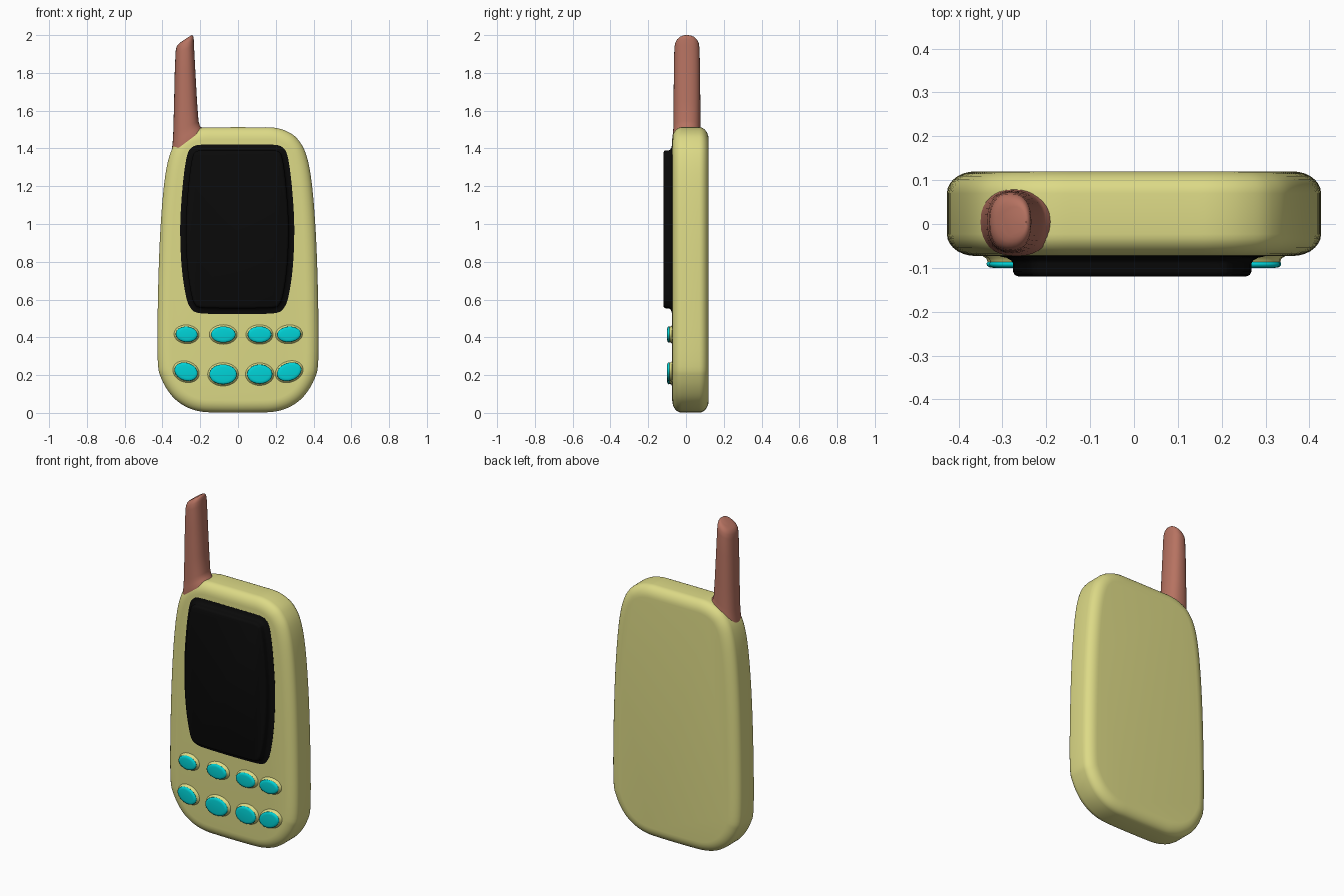
import bpy, bmesh, math
from mathutils import Vector

if "Cube" in bpy.data.objects:
    bpy.data.objects.remove(bpy.data.objects["Cube"])


def material(name, rgb):
    m = bpy.data.materials.new(name)
    m.diffuse_color = (*rgb, 1)
    m.use_nodes = True
    m.node_tree.nodes["Principled BSDF"].inputs["Base Color"].default_value = m.diffuse_color
    return m


YELLOW = material("yellow", (0.72, 0.70, 0.24))
BLACK = material("black", (0.003, 0.003, 0.003))
CYAN = material("cyan", (0.0, 0.65, 0.68))
BROWN = material("brown", (0.47, 0.17, 0.12))


def loft(name, rings, mat):
    """Skin a stack of equal-length rings and cap both ends."""
    bm = bmesh.new()
    rows = [[bm.verts.new(p) for p in ring] for ring in rings]
    n = len(rows[0])
    for a, b in zip(rows, rows[1:]):
        for i in range(n):
            j = (i + 1) % n
            bm.faces.new((a[i], a[j], b[j], b[i]))
    bm.faces.new(rows[0])
    bm.faces.new(rows[-1][::-1])
    bmesh.ops.recalc_face_normals(bm, faces=bm.faces[:])
    me = bpy.data.meshes.new(name)
    bm.to_mesh(me)
    bm.free()
    me.materials.append(mat)
    ob = bpy.data.objects.new(name, me)
    bpy.context.collection.objects.link(ob)
    bpy.ops.object.select_all(action='DESELECT')
    ob.select_set(True)
    bpy.context.view_layer.objects.active = ob
    bpy.ops.object.shade_smooth_by_angle(angle=math.radians(50))
    return ob


def smooth_loop(half, steps=5):
    """Mirror a right-hand half outline in x and round it with a closed spline."""
    pts = [Vector(p) for p in half + [(-x, z) for x, z in reversed(half)]]
    n, out = len(pts), []
    for i in range(n):
        a, b, c, d = (pts[(i + k) % n] for k in (-1, 0, 1, 2))
        for s in range(steps):
            t = s / steps
            out.append(0.5 * (2 * b + (c - a) * t + (2 * a - 5 * b + 4 * c - d) * t**2
                              + (3 * b - a - 3 * c + d) * t**3))
    return out


def plate(name, outline, profile, mat):
    """Stack inset copies of a clockwise (x, z) outline; profile holds (inset, y)."""
    n = len(outline)
    normals = []
    for i in range(n):
        t = (outline[(i + 1) % n] - outline[i - 1]).normalized()
        normals.append(Vector((t.y, -t.x)))
    rings = []
    for inset, y in profile:
        ring = [outline[i] + normals[i] * inset for i in range(n)]
        rings.append([(p.x, y, p.y) for p in ring])
    return loft(name, rings, mat)


# Body: rounded slab with softened front and back edges
body = smooth_loop([(0.10, 1.512), (0.19, 1.51), (0.26, 1.49), (0.315, 1.45), (0.36, 1.37),
                    (0.39, 1.22), (0.412, 0.95), (0.424, 0.6), (0.425, 0.28), (0.405, 0.18),
                    (0.35, 0.09), (0.28, 0.035), (0.20, 0.008), (0.10, 0.002)])
arc = [math.pi / 2 * k / 7 for k in range(8)]
front = [(0.065 * (1 - math.sin(a)), -0.023 - 0.05 * math.cos(a)) for a in arc]
back = [(0.065 * (1 - math.cos(a)), 0.07 + 0.05 * math.sin(a)) for a in arc]
plate("body", body, front + back, YELLOW)

# Screen: raised block with a flared foot
screen = [p + Vector((-0.004, 0)) for p in smooth_loop(
    [(0.10, 1.42), (0.20, 1.419), (0.24, 1.405), (0.265, 1.365), (0.285, 1.24), (0.300, 1.05),
     (0.301, 0.9), (0.292, 0.75), (0.272, 0.62), (0.25, 0.56), (0.21, 0.53), (0.10, 0.524)])]
plate("screen", screen, [(0, -0.06), (0, -0.074), (0.015, -0.077), (0.026, -0.083),
                         (0.03, -0.09), (0.03, -0.108), (0.034, -0.116), (0.043, -0.12)], BLACK)


# Buttons: oval caps on yellow flared pedestals (x, z, half width, half height, tilt)
buttons = [(-0.272, 0.416, 0.058, 0.041, -4), (-0.078, 0.415, 0.065, 0.043, 0),
           (0.114, 0.415, 0.063, 0.043, 0), (0.270, 0.416, 0.063, 0.041, 4),
           (-0.275, 0.218, 0.063, 0.047, -20), (-0.079, 0.204, 0.073, 0.053, 0),
           (0.115, 0.205, 0.067, 0.051, 0), (0.271, 0.218, 0.067, 0.047, 20)]
for k, (x, z, w, h, deg) in enumerate(buttons, 1):
    c, s = math.cos(math.radians(deg)), math.sin(math.radians(deg))
    oval = []
    for i in range(32):
        a = -2 * math.pi * i / 32
        u, v = w * math.cos(a), h * math.sin(a)
        oval.append(Vector((x + u * c - v * s, z + u * s + v * c)))
    plate(f"button_base_{k}", oval, [(-0.012, -0.068), (-0.008, -0.074), (0.0, -0.079),
                                     (0.003, -0.09)], YELLOW)
    plate(f"button_{k}", oval, [(0.002, -0.087), (0, -0.09), (0.001, -0.095),
                                (0.006, -0.0985), (0.015, -0.1)], CYAN)

# Antenna: tapering stub with slanted root and tip (x left, x right, z left, z right, half depth)
sections = [(-0.352, -0.185, 1.375, 1.500, 0.078), (-0.350, -0.188, 1.395, 1.508, 0.078),
            (-0.346, -0.201, 1.430, 1.517, 0.074), (-0.343, -0.209, 1.480, 1.545, 0.072),
            (-0.339, -0.217, 1.62, 1.65, 0.071), (-0.335, -0.227, 1.80, 1.83, 0.069),
            (-0.331, -0.233, 1.900, 1.945, 0.067), (-0.329, -0.234, 1.925, 1.975, 0.064),
            (-0.323, -0.236, 1.944, 1.990, 0.056), (-0.314, -0.240, 1.954, 1.998, 0.046),
            (-0.300, -0.246, 1.965, 2.000, 0.034)]
rings = []
for xl, xr, zl, zr, d in sections:
    ring = []
    for i in range(32):
        a = 2 * math.pi * i / 32
        u, v = (math.copysign(abs(f(a)) ** 0.85, f(a)) for f in (math.cos, math.sin))
        t = (u + 1) / 2
        ring.append((xl + (xr - xl) * t, 0.005 + d * v, zl + (zr - zl) * t))
    rings.append(ring)
loft("antenna", rings, BROWN)
